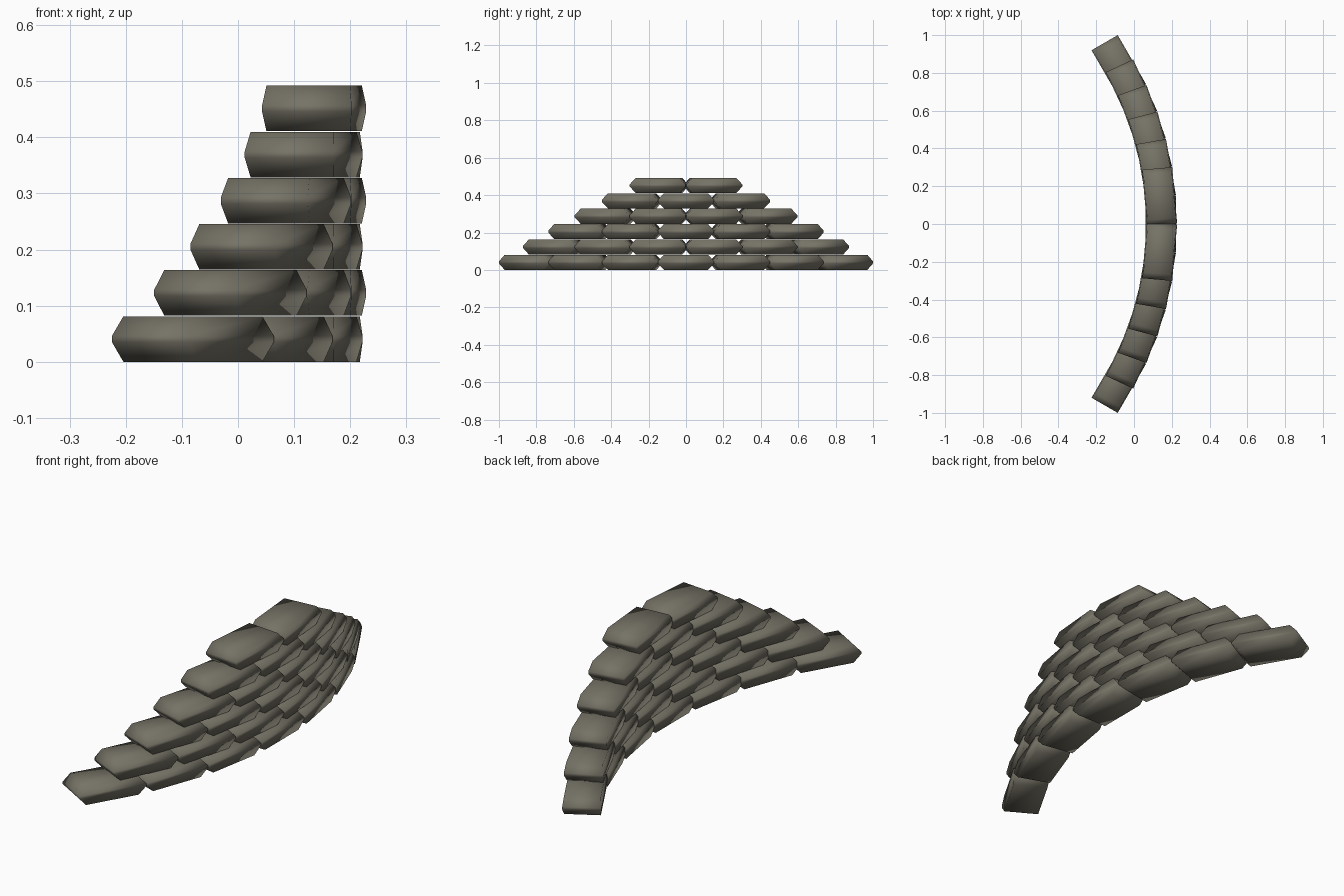
import bpy, bmesh, math

if "Cube" in bpy.data.objects:
    bpy.data.objects.remove(bpy.data.objects["Cube"])

PITCH = math.radians(10)   # angle between neighbouring bags
RADIUS = 1.66              # radius of the curved wall
CENTRE_X = 0.142 - RADIUS  # arc centre
ROW_STEP = 0.0822
ROWS = 6

cloth = bpy.data.materials.new("olive_grey_cloth")
cloth.diffuse_color = (0.18, 0.17, 0.132, 1)
cloth.use_nodes = True
cloth.node_tree.nodes["Principled BSDF"].inputs["Base Color"].default_value = cloth.diffuse_color


def bag_mesh():
    """Flat pillow: stacked rectangles, widest at mid height, pinched at the ends."""
    bm = bmesh.new()
    # (height, half width, half length) of each level
    levels = [(0.0, 0.075, 0.118), (0.035, 0.08, 0.15),
              (0.046, 0.08, 0.15), (0.081, 0.075, 0.118)]
    rings = [[bm.verts.new((sx * w, sy * l, z))
              for sx, sy in ((-1, -1), (1, -1), (1, 1), (-1, 1))]
             for z, w, l in levels]
    for low, high in zip(rings, rings[1:]):
        for i in range(4):
            j = (i + 1) % 4
            bm.faces.new((low[i], low[j], high[j], high[i]))
    bm.faces.new(rings[0][::-1])
    bm.faces.new(rings[-1])
    for f in bm.faces:
        f.smooth = True
    mesh = bpy.data.meshes.new("sandbag")
    bm.to_mesh(mesh)
    bm.free()
    mesh.materials.append(cloth)
    return mesh


# Staggered rows along the arc, one bag fewer on each higher row
bag = bag_mesh()
for row in range(ROWS):
    count = 7 - row
    for i in range(count):
        a = (i - (count - 1) / 2) * PITCH
        ob = bpy.data.objects.new(f"sandbag_row{row + 1}_{i + 1}", bag)
        ob.location = (CENTRE_X + RADIUS * math.cos(a), RADIUS * math.sin(a), row * ROW_STEP)
        ob.rotation_euler.z = a
        bpy.context.collection.objects.link(ob)
